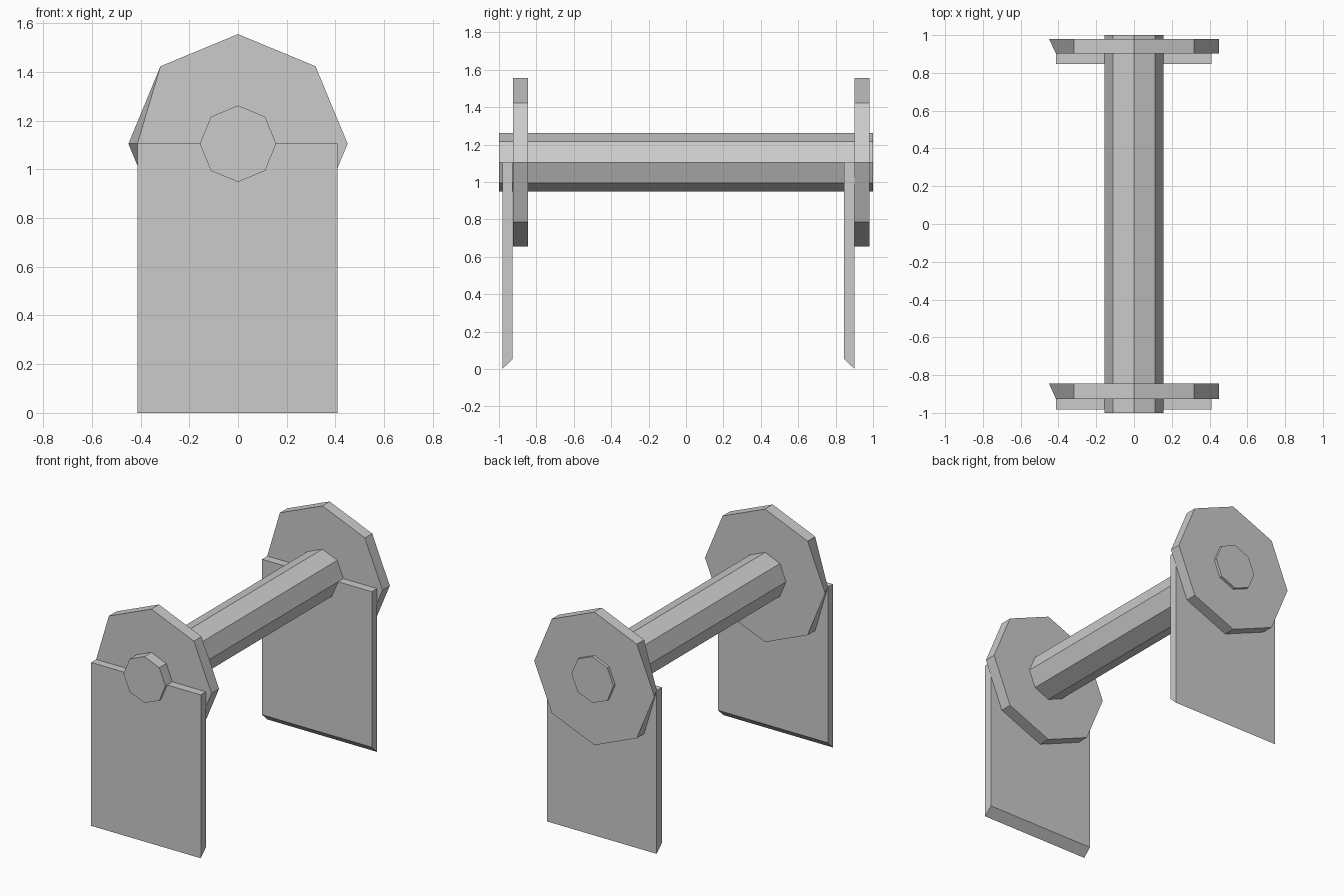
import bpy
import bmesh
from math import cos, sin, pi

if "Cube" in bpy.data.objects:
    bpy.data.objects.remove(bpy.data.objects["Cube"])

AXLE_Z = 1.105


def make_object(name, bm):
    bmesh.ops.recalc_face_normals(bm, faces=bm.faces[:])
    mesh = bpy.data.meshes.new(name)
    bm.to_mesh(mesh)
    bm.free()
    obj = bpy.data.objects.new(name, mesh)
    bpy.context.collection.objects.link(obj)
    return obj


def prism(name, loop_a, loop_b):
    """Closed solid between two matching loops of points."""
    bm = bmesh.new()
    a = [bm.verts.new(p) for p in loop_a]
    b = [bm.verts.new(p) for p in loop_b]
    bm.faces.new(a)
    bm.faces.new(b[::-1])
    n = len(a)
    for i in range(n):
        j = (i + 1) % n
        bm.faces.new((a[i], b[i], b[j], a[j]))
    return make_object(name, bm)


def octagon(radius, y):
    return [(radius * cos(i * pi / 4), y, AXLE_Z + radius * sin(i * pi / 4))
            for i in range(8)]


# Eight-sided axle
prism("axle", octagon(0.157, -1), octagon(0.157, 1))

# End discs, each with its front left corner pulled in to the plate edge
for name, y0, y1 in (("front_disc", -0.926, -0.845), ("back_disc", 0.902, 0.98)):
    front = octagon(0.45, y0)
    front[4] = (-0.413, y0, AXLE_Z)
    prism(name, front, octagon(0.45, y1))

# Support plates with the bottom edge sloped up towards the middle
for name, outer, inner in (("front_plate", -0.982, -0.927), ("back_plate", 0.902, 0.846)):
    profile = [(outer, 0), (outer, AXLE_Z), (inner, AXLE_Z), (inner, 0.053)]
    prism(name, [(-0.412, y, z) for y, z in profile],
          [(0.409, y, z) for y, z in profile])
